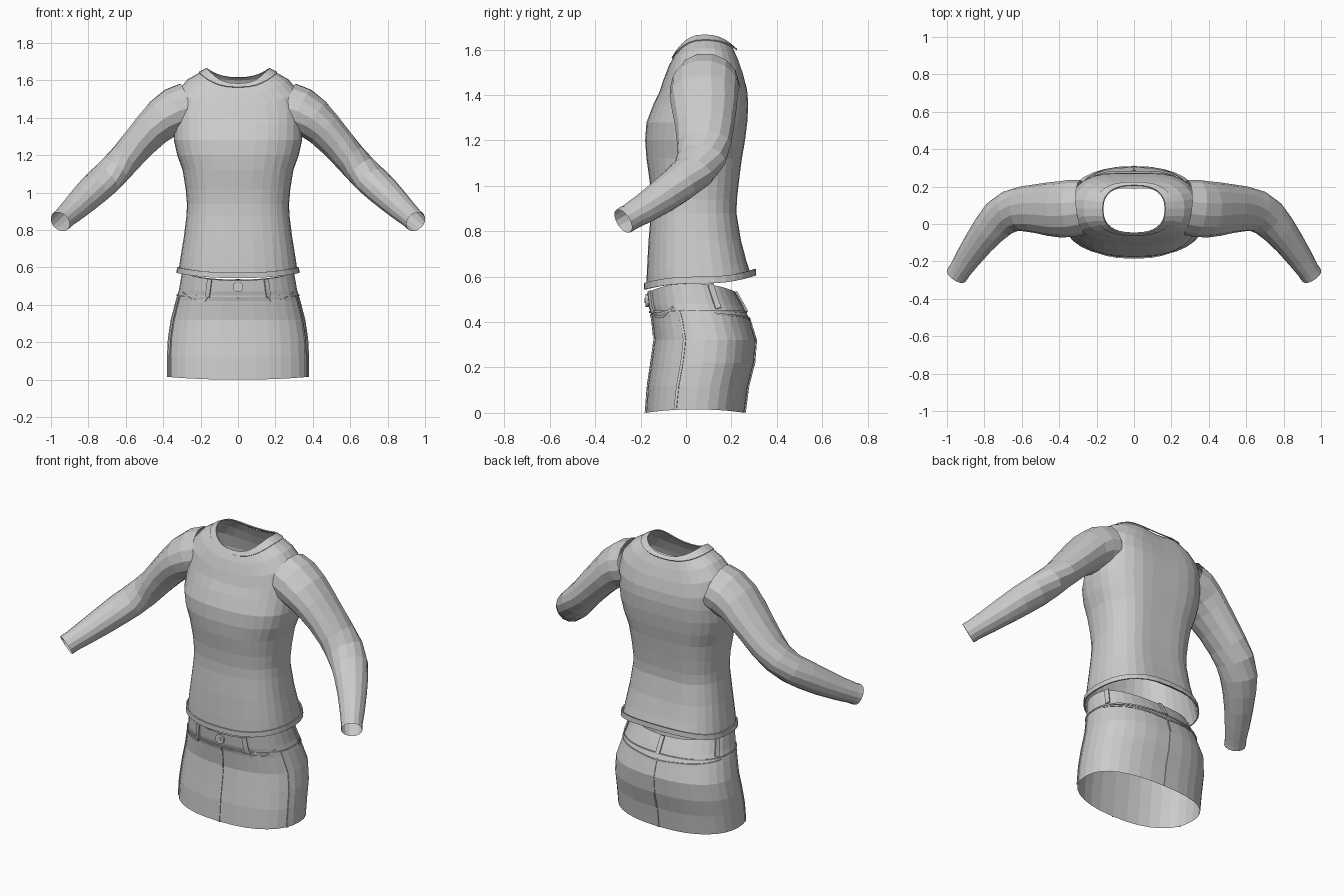
import bpy, bmesh, math
from mathutils import Vector

if "Cube" in bpy.data.objects:
    bpy.data.objects.remove(bpy.data.objects["Cube"], do_unlink=True)

fabric = bpy.data.materials.new("light grey fabric")
fabric.use_nodes = True
fabric.diffuse_color = (0.6, 0.6, 0.6, 1)
fabric.node_tree.nodes["Principled BSDF"].inputs["Base Color"].default_value = (0.6, 0.6, 0.6, 1)


def make_object(name, rows, closed, thickness=0.0):
    """Skin a grid of points, optionally closed around each row."""
    bm = bmesh.new()
    grid = [[bm.verts.new(p) for p in row] for row in rows]
    n = len(grid[0])
    for low, high in zip(grid, grid[1:]):
        for i in range(n if closed else n - 1):
            j = (i + 1) % n
            bm.faces.new((low[i], low[j], high[j], high[i]))
    bmesh.ops.recalc_face_normals(bm, faces=bm.faces)
    mesh = bpy.data.meshes.new(name)
    bm.to_mesh(mesh)
    bm.free()
    mesh.materials.append(fabric)
    obj = bpy.data.objects.new(name, mesh)
    bpy.context.collection.objects.link(obj)
    if thickness:
        mod = obj.modifiers.new("thickness", 'SOLIDIFY')
        mod.thickness = thickness
        mod.offset = 0
    return obj


def power(v, e):
    return math.copysign(abs(v) ** e, v)


def surface(rows, angle, level, e, off=0.0, groove=0.0):
    """Point on a garment: angle 0 is +x, 90 is the back; level counts rows."""
    k = min(int(level), len(rows) - 2)
    f = level - k
    hw, yf, yb, zf, zs, zb = (a + (b - a) * f for a, b in zip(rows[k], rows[k + 1]))
    c, s = math.cos(math.radians(angle)), math.sin(math.radians(angle))
    x = hw * power(c, e) + off * c
    y = (yf + yb) / 2 + (yb - yf) / 2 * power(s, e) + off * s
    y -= groove * max(0, s) ** 14
    z = zs + ((zb if s > 0 else zf) - zs) * s * s
    return Vector((x, y, z))


def level_row(hw, yf, yb, z):
    return (hw, yf, yb, z, z, z)


def garment(name, rows, e, segments, off=0.0, groove=0.0, split=1, thickness=0.0):
    levels = [i / split for i in range((len(rows) - 1) * split + 1)]
    return make_object(name, [[surface(rows, 360 * i / segments, lv, e, off, groove)
                               for i in range(segments)] for lv in levels], True, thickness)


# Shirt body, from hem to neckline: half width, front y, back y, front/side/back z
shirt = [
    (.318, -.175, .298, .55, .58, .615),
    (.308, -.172, .28, .63, .65, .67),
    level_row(.29, -.165, .256, .76),
    level_row(.275, -.155, .236, .88),
    level_row(.273, -.154, .238, .94),
    level_row(.28, -.16, .247, 1.02),
    level_row(.296, -.174, .26, 1.12),
    level_row(.325, -.18, .274, 1.20),
    level_row(.343, -.174, .284, 1.28),
    level_row(.345, -.143, .288, 1.36),
    (.345, -.118, .283, 1.41, 1.45, 1.42),
    (.325, -.098, .265, 1.47, 1.54, 1.49),
    (.27, -.075, .243, 1.53, 1.605, 1.55),
    (.205, -.057, .22, 1.563, 1.642, 1.60),
    (.163, -.045, .202, 1.582, 1.664, 1.615),
]
SHIRT_E = .8
garment("shirt_body", shirt, SHIRT_E, 32, groove=.014)

# Raised hem and collar bands
hem = [(.322, -.179, .303, .543, .57, .606), (.32, -.179, .301, .572, .6, .634)]
garment("shirt_hem", hem, SHIRT_E, 32, off=.003, thickness=.007)
garment("collar_band", shirt[-2:], SHIRT_E, 32, off=.004, thickness=.006)


def tube(name, stations, sides=14, side=1, grow=0.0):
    """Sleeve skin through (centre, horizontal radius, upright radius)."""
    rings = []
    for i, (centre, ru, rv) in enumerate(stations):
        before = Vector(stations[max(i - 1, 0)][0])
        after = Vector(stations[min(i + 1, len(stations) - 1)][0])
        t = (after - before).normalized()
        u = t.cross(Vector((0, 0, 1))).normalized()
        v = u.cross(t)
        ring = []
        for k in range(sides):
            a = math.tau * k / sides
            p = Vector(centre) + u * (ru + grow) * math.cos(a) + v * (rv + grow) * math.sin(a)
            ring.append((p.x * side, p.y, p.z))
        rings.append(ring)
    return make_object(name, rings, True)


# Sleeves, bent forward at the elbow
sleeve = [
    ((.27, .09, 1.455), .145, .135),
    ((.335, .083, 1.435), .153, .13),
    ((.40, .078, 1.395), .15, .117),
    ((.46, .08, 1.34), .143, .103),
    ((.53, .082, 1.265), .13, .094),
    ((.60, .08, 1.185), .12, .087),
    ((.66, .068, 1.12), .112, .085),
    ((.72, .03, 1.06), .104, .084),
    ((.775, -.03, 1.01), .092, .082),
    ((.83, -.10, .957), .08, .076),
    ((.89, -.185, .9), .068, .066),
    ((.936, -.255, .858), .058, .058),
    ((.95, -.276, .845), .057, .057),
]
for label, side in (("left", 1), ("right", -1)):
    tube(label + "_sleeve", sleeve, side=side)
    tube(label + "_cuff", sleeve[-2:], side=side, grow=.002)

# Skirt, from hem to waist
skirt = [
    (.38, -.177, .258, 0, .015, 0),
    level_row(.38, -.168, .274, .12),
    level_row(.375, -.153, .30, .22),
    level_row(.36, -.139, .308, .32),
    level_row(.334, -.15, .277, .42),
    (.316, -.165, .252, .47, .48, .47),
    (.30, -.171, .215, .53, .57, .535),
]
SKIRT_E = .85
garment("skirt_body", skirt, SKIRT_E, 32)


def strip(name, path, width, off=.003, thickness=.004):
    """Thin strip of cloth laid along (angle, level) points on the skirt."""
    samples = [path[0]]
    for (a0, l0), (a1, l1) in zip(path, path[1:]):
        steps = max(2, int(abs(a1 - a0) / 6), int(abs(l1 - l0) * 3))
        samples += [(a0 + (a1 - a0) * k / steps, l0 + (l1 - l0) * k / steps)
                    for k in range(1, steps + 1)]
    points = [surface(skirt, a, lv, SKIRT_E, off) for a, lv in samples]
    rows = []
    for i, (p, (a, lv)) in enumerate(zip(points, samples)):
        t = (points[min(i + 1, len(points) - 1)] - points[max(i - 1, 0)]).normalized()
        out = Vector((math.cos(math.radians(a)), math.sin(math.radians(a)), 0))
        across = t.cross(out).normalized() * width / 2
        rows.append([p - across, p + across])
    return make_object(name, rows, False, thickness)


# Seams, yoke and pocket edges
strip("front_seam", [(270, 0), (270, 4.3)], .008)
strip("back_seam", [(90, 0), (90, 4)], .008)
strip("waistband_seam", [(0, 4.5), (360, 4.5)], .008)
strip("back_yoke_seam", [(15, 4.3), (90, 3.9), (165, 4.3)], .008)
for label, m in (("left", 1), ("right", -1)):
    # mirror an angle measured from the front centre line
    def at(angle, level):
        return (270 + m * angle, level)
    strip(label + "_side_seam", [at(70, 0), at(70, 4.4)], .012)
    strip(label + "_pocket_edge", [at(26, 4.6), at(28, 4.05), at(44, 4.1), at(64, 4.8)], .01)
    strip(label + "_front_belt_loop", [at(26, 4.4), at(26, 6)], .026, .006, .008)
    strip(label + "_side_belt_loop", [at(112, 4.7), at(112, 6)], .026, .006, .008)
strip("back_belt_loop", [(90, 4.5), (90, 6)], .026, .006, .008)

# Waist button: a rim and a small centre stud
for name, radius, depth in (("button", .028, .012), ("button_stud", .011, .02)):
    bpy.ops.mesh.primitive_cylinder_add(vertices=16, radius=radius, depth=depth,
                                        location=(0, -.172, .495),
                                        rotation=(math.pi / 2, 0, 0))
    bpy.context.object.name = name
    bpy.context.object.data.materials.append(fabric)
